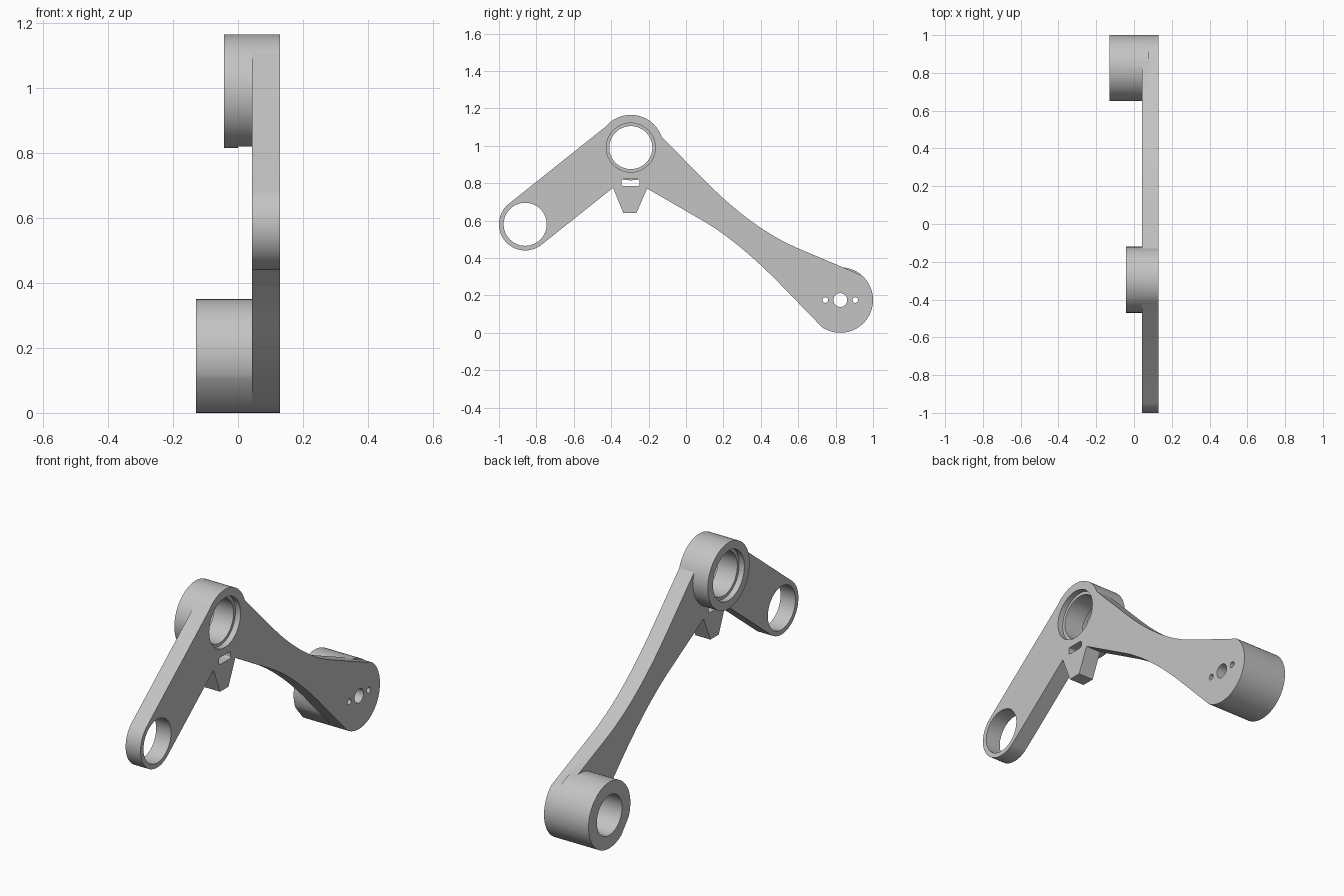
import bpy, bmesh, math

cube = bpy.data.objects.get("Cube")
if cube:
    bpy.data.objects.remove(cube, do_unlink=True)

# Plate faces along x
INNER, OUTER = 0.043, 0.13
PIVOT, TIP, EYE = (-0.295, 0.99), (0.825, 0.175), (-0.86, 0.58)
R = 0.175

grey = bpy.data.materials.new("plain grey")
grey.use_nodes = True
colour = (0.55, 0.55, 0.55, 1)
grey.diffuse_color = colour
grey.node_tree.nodes["Principled BSDF"].inputs["Base Color"].default_value = colour


def arc(c, r, a0, a1, n=32):
    """Points of an arc in the y-z plane, angles in degrees."""
    angles = [math.radians(a0 + (a1 - a0) * i / n) for i in range(n + 1)]
    return [(c[0] + r * math.cos(a), c[1] + r * math.sin(a)) for a in angles]


def circle(c, r, n=72):
    return arc(c, r, 0, 360, n)[:-1]


def bend(p, q, s, n=20):
    """Quadratic curve from p to s, pulled towards q."""
    ts = [i / n for i in range(n + 1)]
    return [tuple((1 - t) ** 2 * a + 2 * t * (1 - t) * b + t * t * c
                  for a, b, c in zip(p, q, s)) for t in ts]


def prism(name, profile, x0, x1):
    """Extrude a y-z profile along x."""
    bm = bmesh.new()
    face = bm.faces.new([bm.verts.new((x0, y, z)) for y, z in profile])
    ext = bmesh.ops.extrude_face_region(bm, geom=[face])["geom"]
    verts = [v for v in ext if isinstance(v, bmesh.types.BMVert)]
    bmesh.ops.translate(bm, verts=verts, vec=(x1 - x0, 0, 0))
    bmesh.ops.recalc_face_normals(bm, faces=bm.faces)
    mesh = bpy.data.meshes.new(name)
    bm.to_mesh(mesh)
    bm.free()
    mesh.materials.append(grey)
    obj = bpy.data.objects.new(name, mesh)
    bpy.context.collection.objects.link(obj)
    return obj


def combine(target, other, operation):
    """Apply a boolean and discard the helper."""
    other.hide_render = True
    mod = target.modifiers.new("bool", 'BOOLEAN')
    mod.operation, mod.solver, mod.object = operation, 'EXACT', other
    bpy.ops.object.select_all(action='DESELECT')
    bpy.context.view_layer.objects.active = target
    target.select_set(True)
    bpy.ops.object.modifier_apply(modifier=mod.name)
    bpy.data.objects.remove(other, do_unlink=True)


# Bent lever plate with the tab below the pivot
outline = arc(EYE, 0.14, 128.5, 308.5)
outline += [(-0.39, 0.775), (-0.335, 0.64), (-0.265, 0.64), (-0.208, 0.771)]
outline += bend((0.08, 0.605), (0.266, 0.498), (0.48, 0.284))
outline += arc(TIP, R, -124, 49, 40)
outline += bend((0.6, 0.451), (0.357, 0.554), (0.1, 0.814))
outline += arc(PIVOT, R, 19, 140)
lever = prism("lever_arm", outline, INNER, OUTER)

# Pivot boss and the trimmed boss at the tip
combine(lever, prism("pivot_boss", circle(PIVOT, R), -0.043, 0.08), 'UNION')
combine(lever, prism("tip_boss", arc(TIP, R, -124, 203.5, 64), -0.13, 0.08), 'UNION')

# Slot with rounded corners
slot = []
for i, (y, z) in enumerate([(-0.257, 0.812), (-0.335, 0.812), (-0.335, 0.793), (-0.257, 0.793)]):
    slot += arc((y, z), 0.009, 90 * i, 90 * i + 90, 5)

# Bores, counterbores, blind pocket, small holes and slot
cuts = [
    (circle(PIVOT, 0.115), -0.3, 0.3),
    (circle(PIVOT, 0.131), 0.1, 0.3),
    (circle(PIVOT, 0.131), -0.3, -0.013),
    (circle(EYE, 0.115), -0.3, 0.3),
    (circle(TIP, 0.105), -0.3, INNER),
    (circle(TIP, 0.037, 40), 0, 0.3),
    (circle((TIP[0] - 0.08, TIP[1]), 0.015, 24), 0, 0.3),
    (circle((TIP[0] + 0.08, TIP[1]), 0.015, 24), 0, 0.3),
    (slot, 0, 0.3),
]
for profile, x0, x1 in cuts:
    combine(lever, prism("cutter", profile, x0, x1), 'DIFFERENCE')

bpy.ops.object.shade_smooth_by_angle(angle=math.radians(20))
